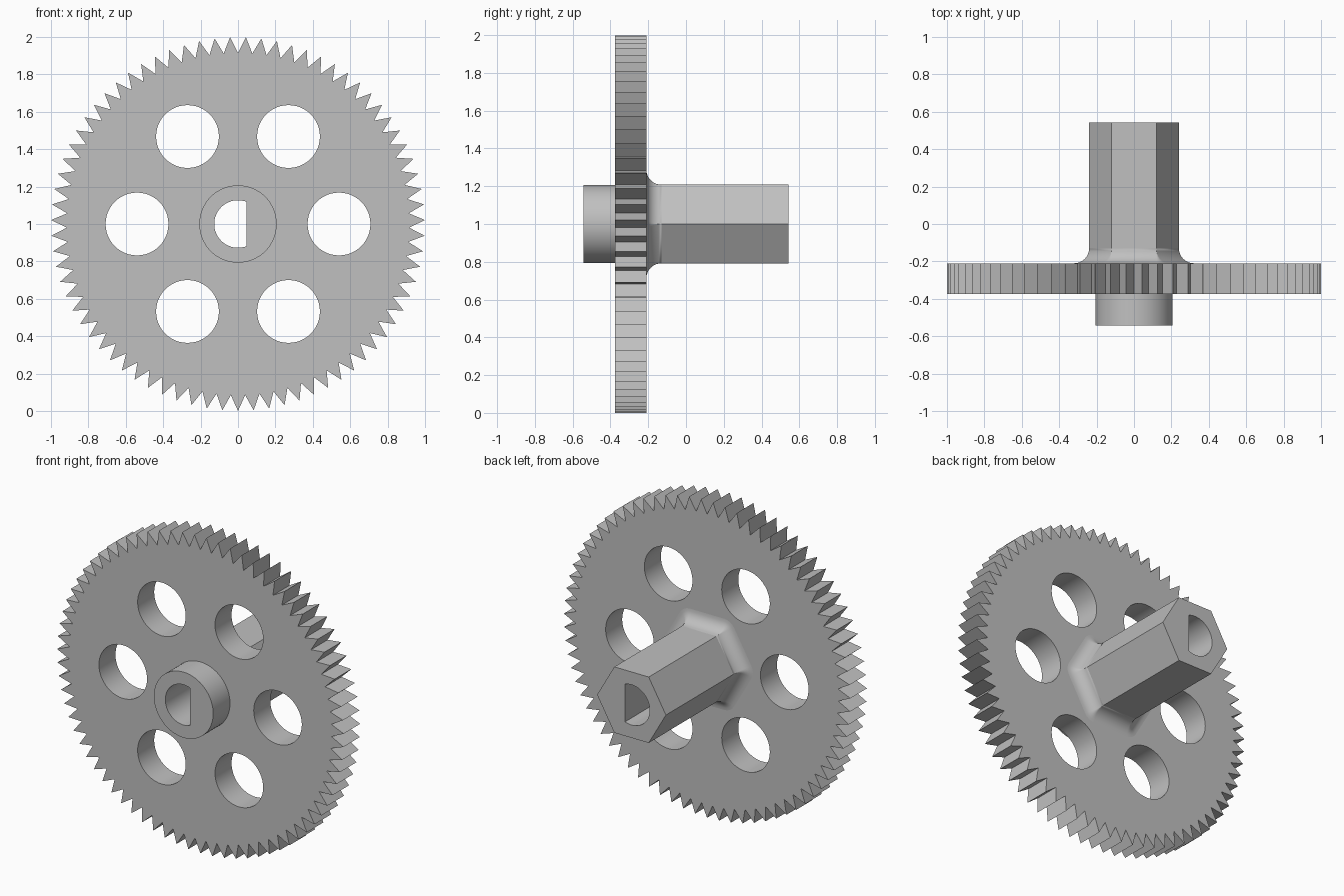
import bpy, bmesh
from math import sin, cos, pi, radians, acos
from mathutils import Vector

cube = bpy.data.objects.get("Cube")
if cube:
    bpy.data.objects.remove(cube, do_unlink=True)

TEETH, TIP_R, ROOT_R = 75, 1.0, 0.915
FACE_Y, BACK_Y = -0.375, -0.21      # gear disc front and back
HEX_R, FILLET = 0.24, 0.08

grey = bpy.data.materials.new("plain grey")
grey.use_nodes = True
colour = (0.53, 0.53, 0.53, 1)
grey.diffuse_color = colour
grey.node_tree.nodes["Principled BSDF"].inputs["Base Color"].default_value = colour


def arc(r, a0, a1, n, cx=0, cz=0):
    """n points from angle a0 up to, but not including, a1."""
    return [(cx + r * cos(a0 + (a1 - a0) * i / n),
             cz + r * sin(a0 + (a1 - a0) * i / n)) for i in range(n)]


def finish(name, mesh):
    mesh.materials.clear()
    mesh.materials.append(grey)
    ob = bpy.data.objects.new(name, mesh)
    bpy.context.collection.objects.link(ob)
    bpy.ops.object.select_all(action="DESELECT")
    ob.select_set(True)
    bpy.context.view_layer.objects.active = ob
    bpy.ops.object.shade_smooth_by_angle(angle=radians(25))
    return ob


def plate(name, loops, y0, y1):
    """Extrude an outline with holes (x, z loops) from y0 to y1."""
    cu = bpy.data.curves.new(name, "CURVE")
    cu.dimensions, cu.fill_mode = "2D", "BOTH"
    cu.extrude = (y1 - y0) / 2
    for loop in loops:
        sp = cu.splines.new("POLY")
        sp.points.add(len(loop) - 1)
        for p, (x, z) in zip(sp.points, loop):
            p.co = (x, z, 0, 1)
        sp.use_cyclic_u = True
    tmp = bpy.data.objects.new(name + " outline", cu)
    bpy.context.collection.objects.link(tmp)
    bpy.context.view_layer.update()
    mesh = bpy.data.meshes.new_from_object(
        tmp.evaluated_get(bpy.context.evaluated_depsgraph_get()))
    bpy.data.objects.remove(tmp, do_unlink=True)
    bm = bmesh.new()
    bm.from_mesh(mesh)
    for v in bm.verts:
        x, z, d = v.co
        v.co = (x, (y0 + y1) / 2 - d, z + 1)
    bmesh.ops.remove_doubles(bm, verts=bm.verts, dist=1e-5)
    bmesh.ops.recalc_face_normals(bm, faces=bm.faces)
    bm.to_mesh(mesh)
    bm.free()
    return finish(name, mesh)


# D-shaped bore, flat on the +x side
BORE_R, FLAT_X = 0.127, 0.045
a = acos(FLAT_X / BORE_R)
bore = arc(BORE_R, a, 2 * pi - a, 40) + [(FLAT_X, -BORE_R * sin(a))]

# Gear disc with pointed teeth and six round holes
teeth = []
for i in range(2 * TEETH):
    t = -pi / 2 + pi * i / TEETH
    r = ROOT_R if i % 2 else TIP_R
    teeth.append((r * cos(t), r * sin(t)))
holes = [arc(0.168, 0, 2 * pi, 48, 0.54 * cos(k * pi / 3), 0.54 * sin(k * pi / 3))
         for k in range(6)]
plate("gear_disc", [teeth, bore] + holes, FACE_Y, BACK_Y)

# Round boss in front, hexagonal shaft behind
plate("front_boss", [arc(0.207, 0, 2 * pi, 64), bore], -0.543, FACE_Y)
plate("hex_shaft", [arc(HEX_R, 0, 2 * pi, 6), bore], BACK_Y, 0.543)

# Concave fillet where the shaft meets the disc, rounded around the corners
bm = bmesh.new()
rings = []
for s in range(9):
    t = s / 8 * pi / 2
    d, y = FILLET * (1 - sin(t)), BACK_Y + FILLET * (1 - cos(t))
    ring = []
    for k in range(6):
        c = Vector((cos(k * pi / 3), sin(k * pi / 3))) * HEX_R
        for j in range(5):
            b = k * pi / 3 + (j / 4 - 0.5) * pi / 3
            ring.append(bm.verts.new((c.x + d * cos(b), y, 1 + c.y + d * sin(b))))
    rings.append(ring)
for r0, r1 in zip(rings, rings[1:]):
    for i in range(30):
        j = (i + 1) % 30
        bm.faces.new((r0[i], r1[i], r1[j], r0[j]))
bmesh.ops.remove_doubles(bm, verts=bm.verts, dist=1e-5)
bmesh.ops.recalc_face_normals(bm, faces=bm.faces)
# Open strip: make sure it faces away from the axis
if sum(f.normal.dot(f.calc_center_median() - Vector((0, BACK_Y, 1))) for f in bm.faces) < 0:
    bmesh.ops.reverse_faces(bm, faces=bm.faces)
mesh = bpy.data.meshes.new("shaft_fillet")
bm.to_mesh(mesh)
bm.free()
finish("shaft_fillet", mesh)
